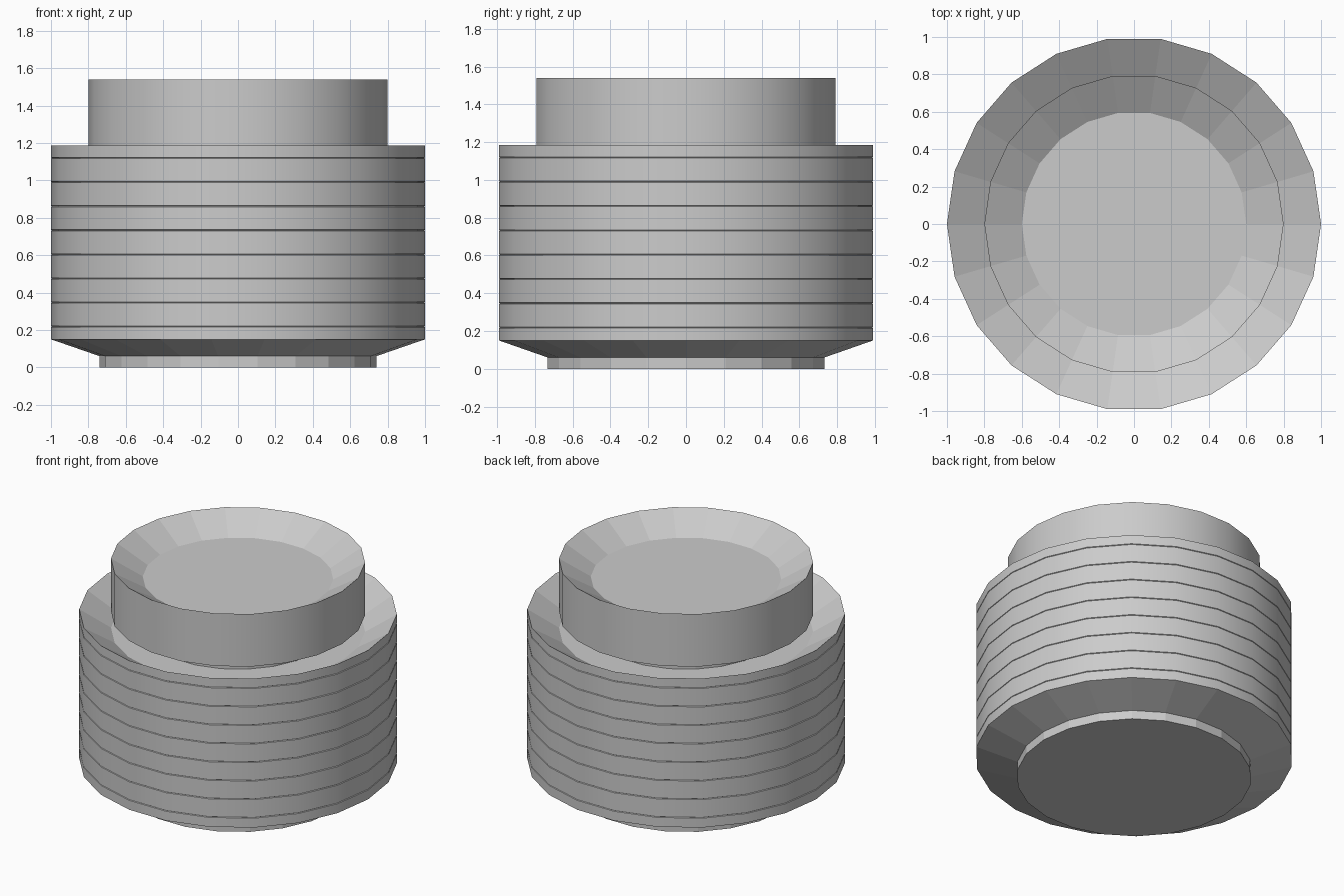
import bpy, bmesh
from math import cos, sin, tau

if "Cube" in bpy.data.objects:
    bpy.data.objects.remove(bpy.data.objects["Cube"])

SIDES = 22


def lathe(name, profile):
    """Spin an (r, z) profile into a capped solid: smooth walls, flat slopes."""
    bm = bmesh.new()
    rings = [[bm.verts.new((r * cos(tau * i / SIDES), r * sin(tau * i / SIDES), z))
              for i in range(SIDES)] for r, z in profile]
    outer = max(r for r, z in profile)
    for k in range(len(rings) - 1):
        a, b = rings[k], rings[k + 1]
        wall = profile[k][0] == profile[k + 1][0] == outer
        for i in range(SIDES):
            j = (i + 1) % SIDES
            bm.faces.new((a[i], a[j], b[j], b[i])).smooth = wall
    bm.faces.new(rings[0][::-1])
    bm.faces.new(rings[-1])
    # ring edges stay crisp
    for e in bm.edges:
        if abs(e.verts[0].co.z - e.verts[1].co.z) < 1e-6:
            e.smooth = False
    mesh = bpy.data.meshes.new(name)
    bm.to_mesh(mesh)
    bm.free()
    obj = bpy.data.objects.new(name, mesh)
    bpy.context.collection.objects.link(obj)
    return obj


# Body: foot, under-chamfer, wall with eight hairline grooves, dished top
body = [(0.74, 0), (0.74, 0.06), (1, 0.15)]
for k in range(8):
    z = 0.218 + k * 0.1287
    body += [(1, z - 0.003), (0.995, z), (1, z + 0.003)]
body += [(1, 1.185), (0.8, 1.06)]
lathe("ribbed_body", body)

# Neck: smaller version of the same form, seated in the body's dish
lathe("neck", [(0.59, 1.06), (0.59, 1.105), (0.8, 1.175), (0.8, 1.54), (0.6, 1.42)])
